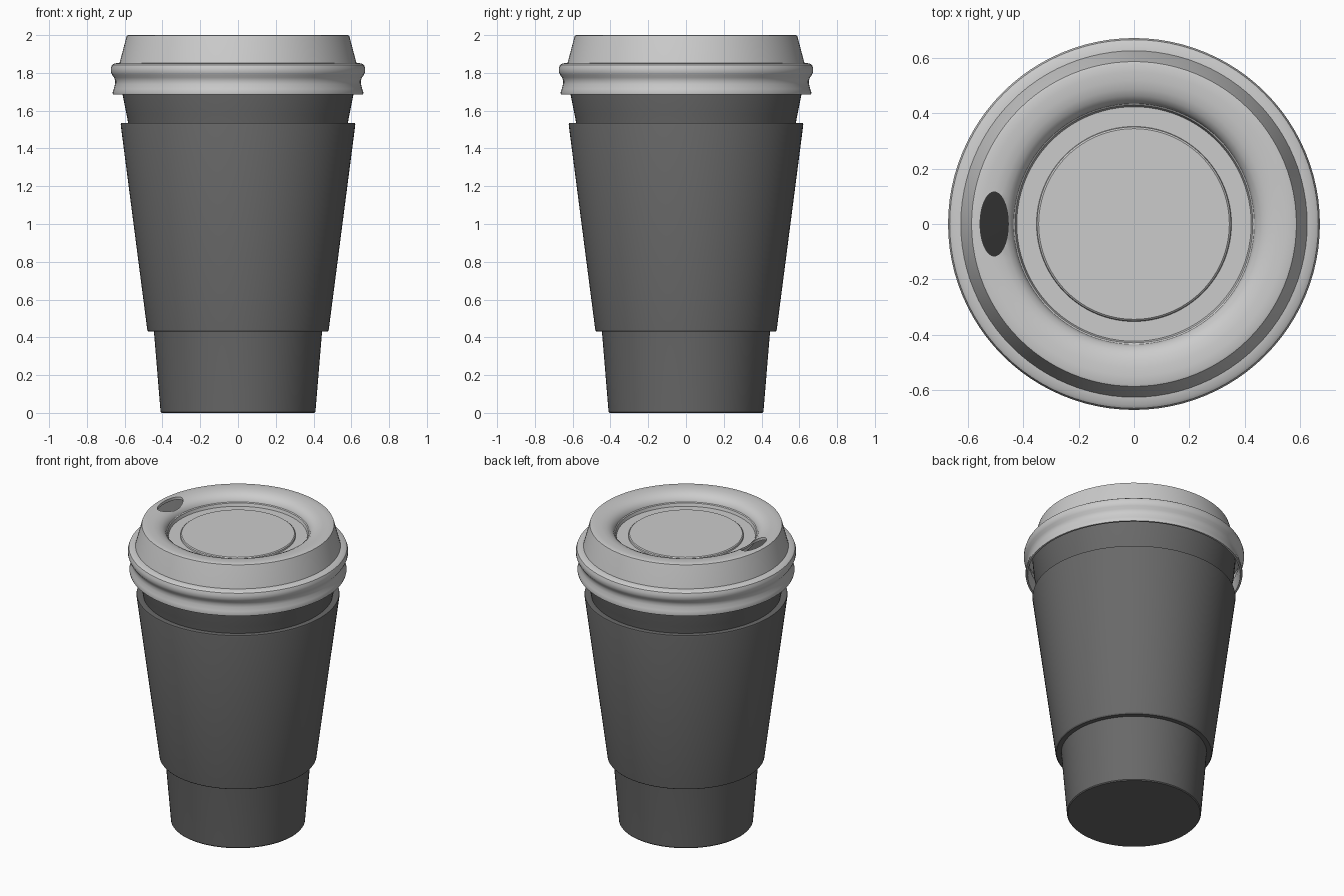
import bpy
import bmesh
import math

if "Cube" in bpy.data.objects:
    bpy.data.objects.remove(bpy.data.objects["Cube"])

SEGMENTS = 96


def material(name, value):
    mat = bpy.data.materials.new(name)
    mat.use_nodes = True
    colour = (value, value, value, 1)
    mat.diffuse_color = colour
    mat.node_tree.nodes["Principled BSDF"].inputs["Base Color"].default_value = colour
    return mat


def shade(obj):
    bpy.ops.object.select_all(action="DESELECT")
    obj.select_set(True)
    bpy.context.view_layer.objects.active = obj
    bpy.ops.object.shade_smooth_by_angle(angle=math.radians(32))


def lathe(name, profile, mat):
    """Revolve a closed (radius, height) outline around the z axis."""
    bm = bmesh.new()
    verts = [bm.verts.new((r, 0, z)) for r, z in profile]
    edges = [bm.edges.new((a, b)) for a, b in zip(verts, verts[1:])]
    if profile[0][0] > 0:
        edges.append(bm.edges.new((verts[-1], verts[0])))
    bmesh.ops.spin(bm, geom=verts + edges, cent=(0, 0, 0), axis=(0, 0, 1),
                   angle=math.tau, steps=SEGMENTS, use_merge=True)
    bmesh.ops.remove_doubles(bm, verts=bm.verts, dist=0.0005)
    bmesh.ops.recalc_face_normals(bm, faces=bm.faces)
    mesh = bpy.data.meshes.new(name)
    bm.to_mesh(mesh)
    bm.free()
    mesh.materials.append(mat)
    obj = bpy.data.objects.new(name, mesh)
    bpy.context.collection.objects.link(obj)
    shade(obj)
    return obj


dark = material("charcoal paper", 0.14)
light = material("light grey plastic", 0.6)

# Hollow paper cup
lathe("cup", [
    (0, 0), (0.405, 0), (0.41, 0.006), (0.445, 0.43), (0.575, 1.5),
    (0.59, 1.58), (0.612, 1.69), (0.622, 1.8), (0.61, 1.8),
    (0.598, 1.69), (0.56, 1.5), (0.43, 0.43), (0.397, 0.02), (0, 0.02),
], dark)

# Sleeve standing slightly proud of the cup
lathe("sleeve", [
    (0.44, 0.43), (0.474, 0.43), (0.48, 0.437), (0.621, 1.525),
    (0.619, 1.534), (0.612, 1.536), (0.572, 1.53), (0.56, 1.4),
], dark)

# Lid: skirt, snap bead, sloping wall, rolled rim, recess and raised centre
lid = lathe("lid", [
    (0, 1.935), (0.345, 1.935), (0.351, 1.93), (0.353, 1.92), (0.432, 1.92),
    (0.436, 1.945), (0.446, 1.966), (0.464, 1.982), (0.488, 1.993),
    (0.52, 1.999), (0.55, 2.0), (0.58, 2.0), (0.588, 1.997), (0.592, 1.985),
    (0.627, 1.853), (0.655, 1.85), (0.667, 1.842), (0.673, 1.825),
    (0.673, 1.805), (0.667, 1.79), (0.656, 1.775), (0.65, 1.758),
    (0.651, 1.74), (0.658, 1.715), (0.664, 1.695), (0.662, 1.686),
    (0.65, 1.686), (0.637, 1.74), (0.637, 1.765), (0.655, 1.8),
    (0.655, 1.825), (0.612, 1.838), (0.575, 1.98), (0.52, 1.983),
    (0.464, 1.966), (0.43, 1.94), (0.42, 1.905), (0.34, 1.905),
    (0.33, 1.92), (0, 1.92),
], light)

# Oval drinking hole cut through the lid
bpy.ops.mesh.primitive_cylinder_add(vertices=48, radius=1, depth=0.2,
                                    location=(-0.506, 0, 1.98))
cutter = bpy.context.object
cutter.name = "hole_cutter"
cutter.hide_render = True
cutter.scale = (0.051, 0.116, 1)
bpy.context.view_layer.update()
cut = lid.modifiers.new("drinking hole", "BOOLEAN")
cut.object = cutter
cut.operation = "DIFFERENCE"
cut.solver = "EXACT"
bpy.context.view_layer.objects.active = lid
bpy.ops.object.modifier_apply(modifier=cut.name)
bpy.data.objects.remove(cutter)
shade(lid)
